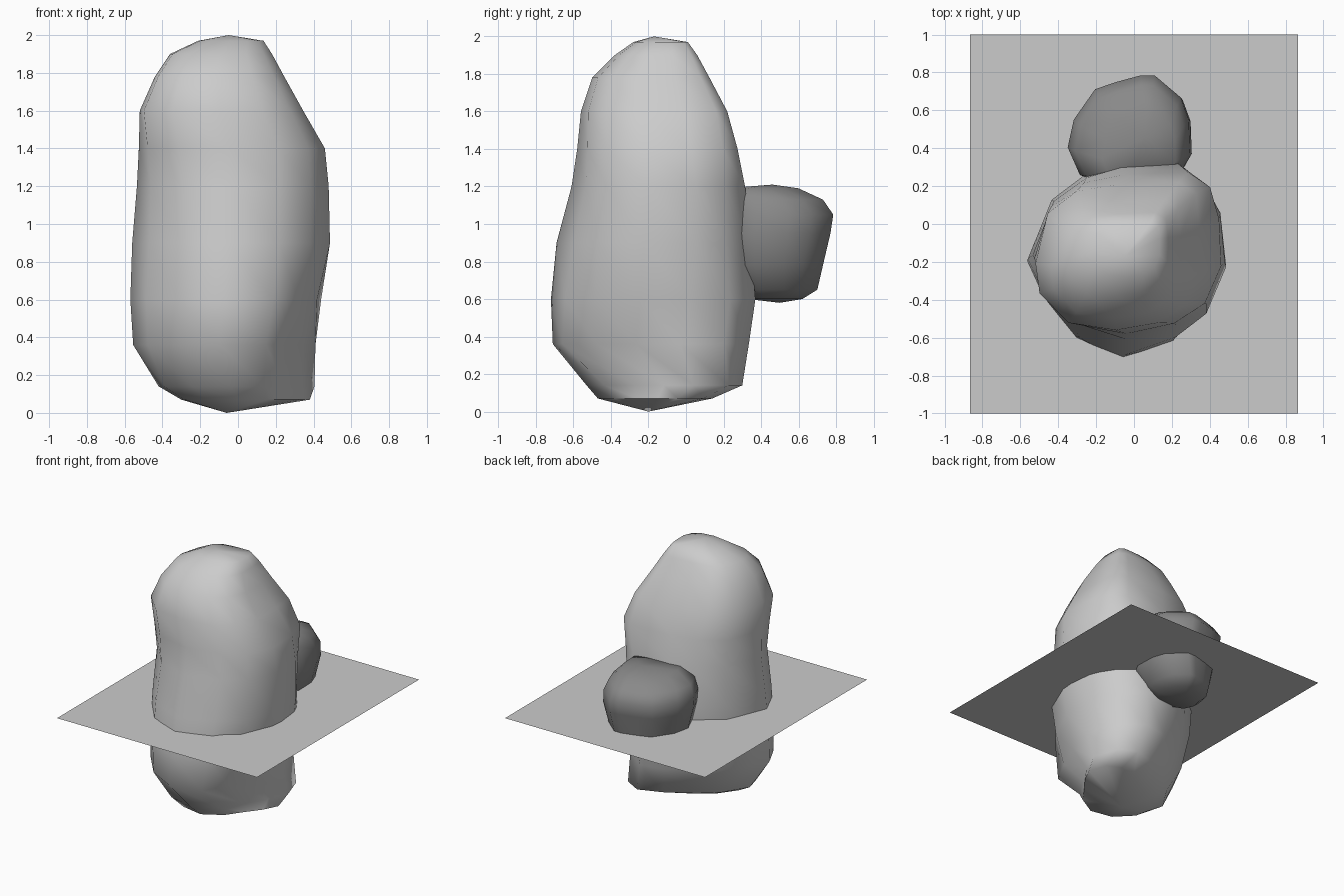
import bpy, bmesh, math

if "Cube" in bpy.data.objects:
    bpy.data.objects.remove(bpy.data.objects["Cube"])


def finish(bm, name, grey):
    bmesh.ops.recalc_face_normals(bm, faces=bm.faces[:])
    me = bpy.data.meshes.new(name)
    bm.to_mesh(me)
    bm.free()
    mat = bpy.data.materials.new(name + "_grey")
    mat.diffuse_color = (grey, grey, grey, 1)
    mat.use_nodes = True
    mat.node_tree.nodes["Principled BSDF"].inputs["Base Color"].default_value = mat.diffuse_color
    me.materials.append(mat)
    ob = bpy.data.objects.new(name, me)
    bpy.context.collection.objects.link(ob)
    return ob


def outline_at(outlines, z):
    """Blend the (height, outline) list at height z."""
    if z <= outlines[0][0]:
        return outlines[0][1]
    for (za, a), (zb, b) in zip(outlines, outlines[1:]):
        if z <= zb:
            t = (z - za) / (zb - za)
            return [(p[0] + (q[0] - p[0]) * t, p[1] + (q[1] - p[1]) * t) for p, q in zip(a, b)]
    return outlines[-1][1]


def loft_rock(name, outlines, rings, bottom, top, grey):
    """Stack outlines, each fitted to (z, xmin, xmax, ymin, ymax)."""
    bm = bmesh.new()
    loops = []
    for z, x0, x1, y0, y1 in rings:
        pts = outline_at(outlines, z)
        n = len(pts)
        ax, bx = min(p[0] for p in pts), max(p[0] for p in pts)
        ay, by = min(p[1] for p in pts), max(p[1] for p in pts)
        loops.append([bm.verts.new((x0 + (x1 - x0) * (px - ax) / (bx - ax),
                                    y0 + (y1 - y0) * (py - ay) / (by - ay), z)) for px, py in pts])
    for a, b in zip(loops, loops[1:]):
        for i in range(n):
            j = (i + 1) % n
            bm.faces.new((a[i], a[j], b[j], b[i]))
    for loop, tip in ((loops[0], bottom), (loops[-1], top)):
        v = bm.verts.new(tip)
        for i in range(n):
            bm.faces.new((loop[i], loop[(i + 1) % n], v))
    ob = finish(bm, name, grey)
    bpy.ops.object.select_all(action='DESELECT')
    ob.select_set(True)
    bpy.context.view_layer.objects.active = ob
    bpy.ops.object.shade_smooth_by_angle(angle=math.radians(65))


# Tall rock: undercut at the front right of the foot, boxier towards the crown
sole = [(-1, -.2), (-.7, .25), (-.4, .5), (.1, .8), (.55, 1), (.85, .85), (1, .4),
        (.84, .05), (.58, -.32), (.32, -.72), (-.1, -1), (-.6, -.9), (-.95, -.5)]
foot = [(-1, -.1), (-.72, .4), (-.38, .68), (.1, .94), (.49, 1), (.85, .75), (1, .3),
        (.86, -.15), (.67, -.55), (.46, -.9), (-.05, -1), (-.5, -.78), (-.84, -.4)]
body = [(-1, -.02), (-.76, .58), (-.42, .84), (-.1, .96), (.46, 1), (.75, .75), (.94, .45),
        (1, -.1), (.8, -.58), (.49, -.82), (-.02, -1), (-.5, -.81), (-.83, -.4)]
crown = [(-1, -.1), (-.85, .58), (-.5, .88), (0, .97), (.75, 1), (.96, .85), (1, .4),
         (1, -.2), (.84, -.65), (.5, -.9), (-.02, -1), (-.6, -.9), (-.95, -.5)]
loft_rock("tall_rock", [(0.06, sole), (0.36, foot), (0.85, body), (1.1, body), (1.58, crown)], [
    (0.07, -.30, .38, -.47, .14),
    (0.14, -.42, .405, -.53, .30),
    (0.36, -.555, .41, -.71, .335),
    (0.60, -.57, .44, -.72, .37),
    (0.90, -.56, .487, -.69, .345),
    (1.20, -.535, .48, -.61, .315),
    (1.40, -.525, .46, -.58, .275),
    (1.60, -.52, .345, -.56, .22),
    (1.78, -.44, .245, -.50, .125),
    (1.90, -.36, .18, -.38, .06),
    (1.97, -.21, .135, -.28, .01)],
    (-.06, -.2, 0), (-.05, -.17, 2), .68)

# Small dark rock leaning against the back
lump = [(-1, -.3), (-.9, .2), (-.55, .75), (-.2, .88), (.2, 1), (.42, 1), (.85, .6),
        (.98, .2), (1, -.4), (.7, -1), (-.3, -1), (-.8, -.8)]
loft_rock("small_rock", [(0, lump)], [
    (0.60, -.19, .12, .33, .62),
    (0.65, -.25, .19, .26, .70),
    (0.78, -.29, .27, .21, .73),
    (0.95, -.34, .305, .20, .77),
    (1.05, -.35, .295, .20, .785),
    (1.13, -.31, .27, .20, .73),
    (1.19, -.17, .22, .21, .60)],
    (-.06, .5, .58), (.06, .46, 1.21), .25)

# Flat sheet cutting through both rocks
bm = bmesh.new()
bmesh.ops.create_grid(bm, x_segments=1, y_segments=1, size=1)
for v in bm.verts:
    v.co.x *= 0.865
    v.co.z = 0.79
finish(bm, "surface_sheet", .6)
